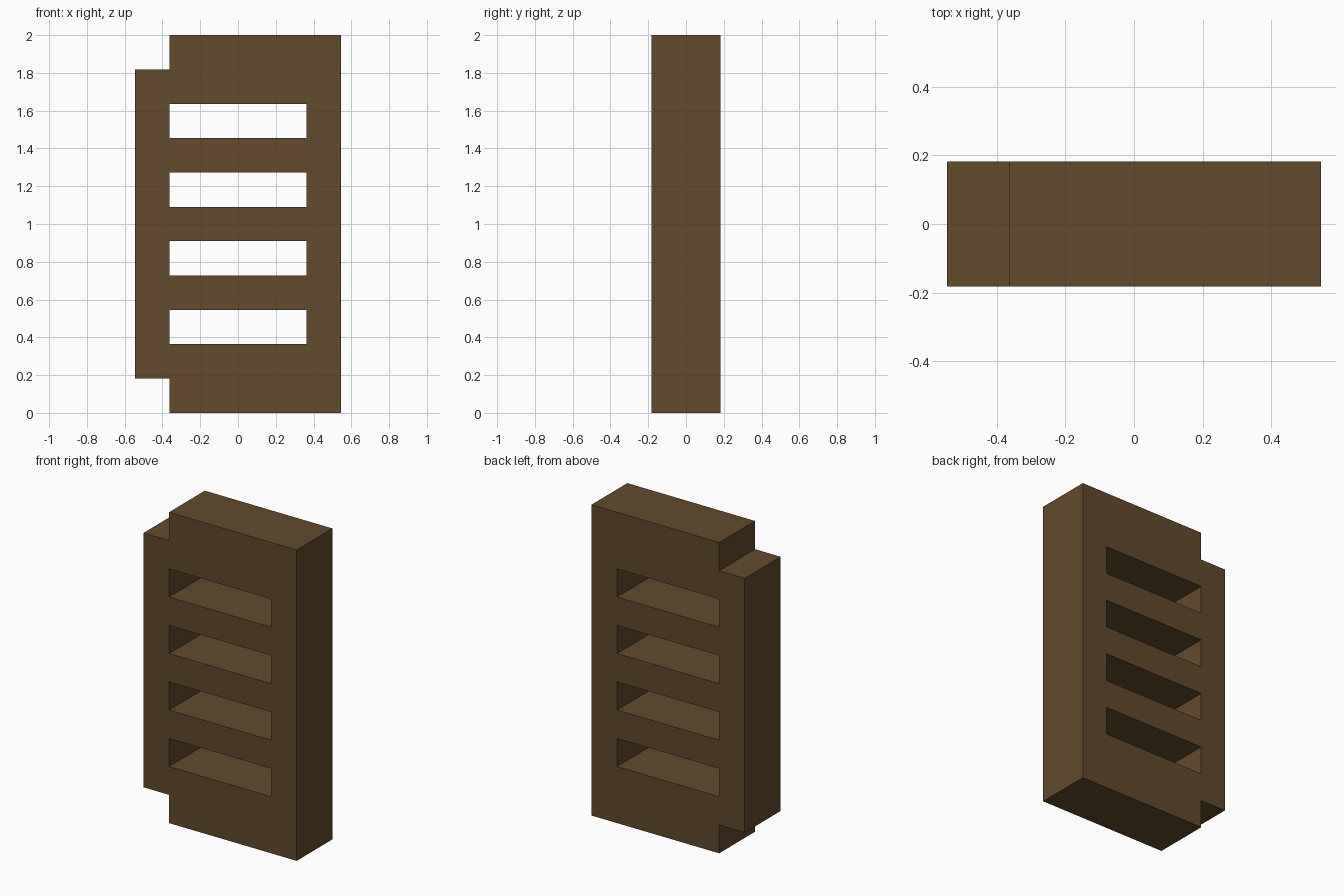
import bpy
import bmesh

cube = bpy.data.objects.get("Cube")
if cube:
    bpy.data.objects.remove(cube, do_unlink=True)

U = 2 / 11                      # module: the panel is 6 x 2 x 11 modules
HALF_DEPTH = U
SLOT_ROWS = (2, 4, 6, 8)        # open rows between the rungs

# Brown material
brown = bpy.data.materials.new("dark brown")
brown.use_nodes = True
colour = (0.122, 0.069, 0.025, 1)
brown.diffuse_color = colour
bsdf = next(n for n in brown.node_tree.nodes if n.type == 'BSDF_PRINCIPLED')
bsdf.inputs["Base Color"].default_value = colour
bsdf.inputs["Roughness"].default_value = 0.9

# Columns of the panel: (left x, right x, filled rows)
columns = (
    (-3, -2, range(1, 10)),                                  # short rail
    (-2, 2, [r for r in range(11) if r not in SLOT_ROWS]),   # rungs
    (2, 3, range(11)),                                       # full rail
)

bm = bmesh.new()
verts = {}


def corner(x, z):
    if (x, z) not in verts:
        verts[x, z] = bm.verts.new((x * U, -HALF_DEPTH, z * U))
    return verts[x, z]


# Front face, laid out as a connected sheet of quads
for x0, x1, rows in columns:
    for r in rows:
        bm.faces.new([corner(x0, r), corner(x1, r), corner(x1, r + 1), corner(x0, r + 1)])

# Extrude the sheet to the full depth
result = bmesh.ops.extrude_face_region(bm, geom=bm.faces[:], use_keep_orig=True)
back = [g for g in result["geom"] if isinstance(g, bmesh.types.BMVert)]
bmesh.ops.translate(bm, verts=back, vec=(0, 2 * HALF_DEPTH, 0))
bmesh.ops.recalc_face_normals(bm, faces=bm.faces[:])

mesh = bpy.data.meshes.new("slotted_panel")
bm.to_mesh(mesh)
bm.free()
mesh.materials.append(brown)
panel = bpy.data.objects.new("slotted_panel", mesh)
bpy.context.collection.objects.link(panel)
